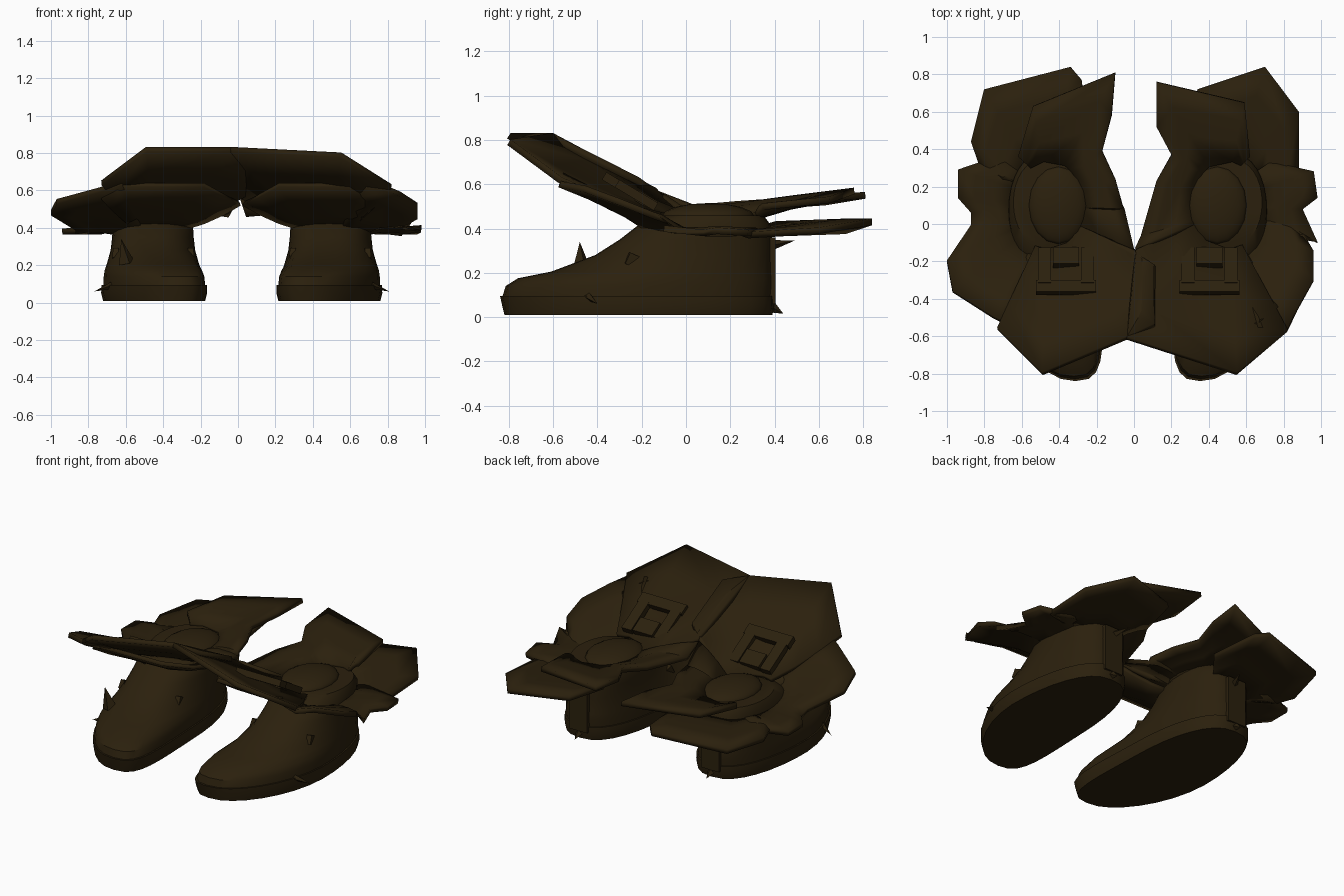
import bpy, bmesh, math
from mathutils import Vector, Matrix

cube = bpy.data.objects.get("Cube")
if cube:
    bpy.data.objects.remove(cube)

leather = bpy.data.materials.new("dark_brown_leather")
leather.use_nodes = True
colour = (0.024, 0.0145, 0.004, 1)
leather.diffuse_color = colour
leather.node_tree.nodes["Principled BSDF"].inputs["Base Color"].default_value = colour


def finish(name, bm, angle=35):
    """Turn a bmesh into a named, shaded leather object."""
    bmesh.ops.recalc_face_normals(bm, faces=bm.faces[:])
    mesh = bpy.data.meshes.new(name)
    bm.to_mesh(mesh)
    bm.free()
    obj = bpy.data.objects.new(name, mesh)
    mesh.materials.append(leather)
    bpy.context.collection.objects.link(obj)
    bpy.ops.object.select_all(action="DESELECT")
    obj.select_set(True)
    bpy.context.view_layer.objects.active = obj
    bpy.ops.object.shade_smooth_by_angle(angle=math.radians(angle))
    return obj


def skew(side, y):
    """Centre line of a boot: the toes curve slightly inward."""
    return 0.02 + side * (0.475 - 0.3 * max(0, -0.15 - y) ** 2)


def loft(name, side, rings, count=32):
    """Stack foot-shaped rings given as (z, front y, back y, half width)."""
    bm = bmesh.new()
    rows = []
    for z, front, back, half in rings:
        row = []
        for i in range(count):
            a = math.tau * i / count
            c, s = math.cos(a), math.sin(a)
            y = (front + back) / 2 + (back - front) / 2 * s
            x = half * math.copysign(abs(c) ** 0.8, c)
            row.append(bm.verts.new((skew(side, y) + x, y, z)))
        rows.append(row)
    for low, high in zip(rows, rows[1:]):
        for i in range(count):
            j = (i + 1) % count
            bm.faces.new((low[i], low[j], high[j], high[i]))
    bm.faces.new(rows[0])
    bm.faces.new(rows[-1])
    return finish(name, bm)


def flap(name, side, edge, root_z, thickness, sag):
    """Sheet flaring from the ankle out to an edge in hundredths of a unit."""
    centre = Vector((skew(side, 0.1), 0.1, root_z))
    bm = bmesh.new()
    rows = []
    for point in edge:
        tip = Vector(point) / 100
        a = math.atan2(tip.y - centre.y, tip.x - centre.x)
        root = centre + Vector((0.19 * math.cos(a), 0.24 * math.sin(a), 0))
        row = []
        for t in (0, 0.35, 0.7, 1):
            p = root.lerp(tip, t)
            p.z += sag * math.sin(math.pi * t)
            row.append(bm.verts.new(p))
        rows.append(row)
    for a, b in zip(rows, rows[1:]):
        for i in range(3):
            bm.faces.new((a[i], b[i], b[i + 1], a[i + 1]))
    mod = finish(name, bm).modifiers.new("thickness", "SOLIDIFY")
    mod.thickness = thickness
    mod.offset = 0


def spike(name, base, tip, radius):
    base, tip = Vector(base), Vector(tip)
    axis = tip - base
    bm = bmesh.new()
    turn = axis.to_track_quat("Z", "Y").to_matrix().to_4x4()
    bmesh.ops.create_cone(bm, segments=4, radius1=radius, radius2=0, cap_ends=True,
                          depth=axis.length,
                          matrix=Matrix.Translation((base + tip) / 2) @ turn)
    finish(name, bm)


def block(name, location, size, rotation=(0, 0, 0)):
    bm = bmesh.new()
    bmesh.ops.create_cube(bm, size=1)
    obj = finish(name, bm)
    obj.location, obj.scale, obj.rotation_euler = location, size, rotation


# Torn cuff edges, ordered around each ankle
right_flaps = {
    "front": [(-73, -56, 64), (-49, -80, 82), (-4, -61, 82), (11, -54, 78), (11, -22, 62), (0, -14, 57)],
    "outer": [(-62, -56, 64), (-75, -50, 60), (-97, -36, 54), (-100, -20, 48), (-87, -1, 40),
              (-87, 6, 38), (-94, 14, 38), (-94, 29, 38), (-73, 36, 38)],
    "back": [(-73, 25, 38), (-83, 33, 38), (-87, 44, 38), (-80, 72, 39), (-34, 84, 43), (-28, 77, 43), (-24, 45, 42)],
    "inner": [(-62, 36, 50), (-54, 63, 52), (-10, 81, 55), (-12, 58, 54), (-17, 39, 52),
              (-10, 24, 51), (-6, 9, 50), (-5, 8, 47), (0, -14, 56)],
}
left_flaps = {
    "front": [(1, -14, 57), (-4, -61, 82), (55, -80, 79), (82, -57, 62)],
    "outer": [(66, -56, 64), (82, -57, 60), (87, -46, 58), (96, -30, 52), (96, -15, 46), (90, -5, 40),
              (98, -10, 40), (90, 8, 38), (98, 14, 39), (96, 28, 38), (73, 33, 38)],
    "back": [(75, 25, 38), (88, 28, 37), (88, 60, 39), (70, 84, 43), (34, 72, 43), (28, 45, 42)],
    "inner": [(62, 36, 50), (59, 65, 53), (12, 76, 57), (12, 52, 54), (20, 37, 52),
              (12, 23, 50), (4, -7, 47), (1, -14, 56)],
}
under_edge = [(75, -45, 56), (64, -54, 63), (20, -53, 63), (9, -36, 57), (1, -14, 53)]

for label, side, flaps in (("right", -1, right_flaps), ("left", 1, left_flaps)):
    # Sole, welt and upper
    loft(label + "_sole", side, [(0.01, -0.82, 0.39, 0.268), (0.05, -0.83, 0.4, 0.278),
                                 (0.095, -0.84, 0.4, 0.275)])
    loft(label + "_upper", side, [(0.09, -0.83, 0.39, 0.266), (0.14, -0.815, 0.395, 0.264),
                                  (0.175, -0.76, 0.395, 0.258), (0.205, -0.61, 0.39, 0.247),
                                  (0.28, -0.41, 0.39, 0.226), (0.35, -0.3, 0.39, 0.218),
                                  (0.42, -0.21, 0.38, 0.214), (0.46, -0.12, 0.35, 0.19)])
    # Heel counter
    block(label + "_heel_strip", (skew(side, 0.39), 0.385, 0.21), (0.13, 0.04, 0.3))

    # Cuff flaps, with a second layer under the front one
    for part, edge in flaps.items():
        upper = part in ("front", "inner")
        flap(label + "_" + part + "_flap", side, edge, 0.46 if upper else 0.375,
             0.03, -0.02 if part == "front" else 0.015)
    flap(label + "_under_flap", side, [(2 + side * x, y, z) for x, y, z in under_edge],
         0.4, 0.025, -0.015)

    # Raised lining around the ankle opening
    bm = bmesh.new()
    bmesh.ops.create_uvsphere(bm, u_segments=16, v_segments=8, radius=1)
    lining = finish(label + "_ankle_lining", bm)
    lining.location = (skew(side, 0.1) - side * 0.05, 0.1, 0.455)
    lining.scale = (0.16, 0.21, 0.06)

    # Tongue frame lying on the front flap
    centre = Vector((skew(side, -0.2) - side * 0.09, -0.21, 0.545))
    tilt = (math.radians(-31), 0, 0)
    for offset, size in (((0, -0.13, 0.075), (0.32, 0.07, 0.04)),
                         ((-0.115, -0.02, 0.01), (0.07, 0.22, 0.04)),
                         ((0.115, -0.02, 0.01), (0.07, 0.22, 0.04)),
                         ((0, 0.03, -0.02), (0.14, 0.1, 0.05))):
        block(label + "_tongue_frame", centre + Vector(offset), size, tilt)

    # Side buckles and spurs
    for face in (-1, 1):
        block(label + "_buckle", (skew(side, -0.23) + face * 0.195, -0.23, 0.25),
              (0.03, 0.08, 0.055), (math.radians(-25), 0, face * 0.2))
    x = skew(side, -0.45)
    spike(label + "_side_spur", (x + side * 0.22, -0.45, 0.1), (x + side * 0.34, -0.4, 0.06), 0.025)
    x = skew(side, 0.36)
    spike(label + "_heel_spur", (x, 0.36, 0.32), (x - side * 0.05, 0.49, 0.345), 0.03)
    spike(label + "_sole_spur", (x, 0.36, 0.06), (x, 0.44, 0.015), 0.04)

# Single fin on the outside of the right boot
x = skew(-1, -0.47)
spike("right_toe_fin", (x - 0.17, -0.47, 0.21), (x - 0.2, -0.48, 0.34), 0.045)
